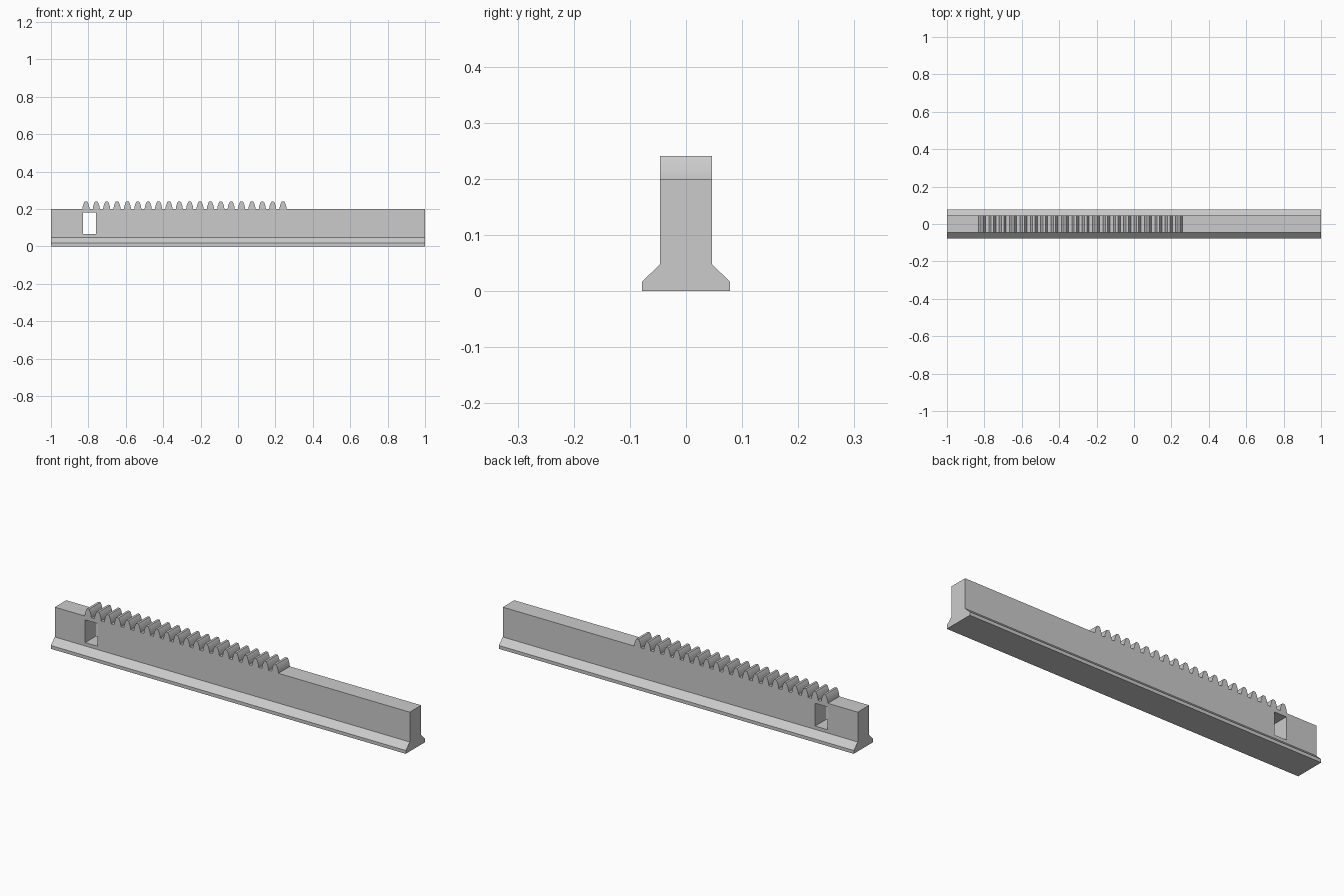
import bpy
import bmesh

cube = bpy.data.objects.get("Cube")
if cube:
    bpy.data.objects.remove(cube, do_unlink=True)

LENGTH = 2.0
WEB = 0.046          # half thickness of the upright web
RAIL_TOP = 0.2
TEETH = 20
FIRST, LAST = -0.813, 0.241

GREY = (0.6, 0.6, 0.6, 1.0)
grey = bpy.data.materials.new("plain grey")
grey.use_nodes = True
grey.diffuse_color = GREY
grey.node_tree.nodes["Principled BSDF"].inputs["Base Color"].default_value = GREY


def extrude(name, points, direction):
    """Closed prism: a flat outline pushed along a direction."""
    bm = bmesh.new()
    face = bm.faces.new([bm.verts.new(p) for p in points])
    grown = bmesh.ops.extrude_face_region(bm, geom=[face])["geom"]
    verts = [g for g in grown if isinstance(g, bmesh.types.BMVert)]
    bmesh.ops.translate(bm, verts=verts, vec=direction)
    bmesh.ops.recalc_face_normals(bm, faces=bm.faces)
    mesh = bpy.data.meshes.new(name)
    bm.to_mesh(mesh)
    bm.free()
    mesh.materials.append(grey)
    obj = bpy.data.objects.new(name, mesh)
    bpy.context.collection.objects.link(obj)
    return obj


def mirrored(half):
    """Full outline from its positive half, listed bottom to top."""
    return half + [(-a, z) for a, z in reversed(half)]


# Rail: flared foot with an upright web
section = mirrored([(0.078, 0), (0.078, 0.017), (WEB, 0.048), (WEB, RAIL_TOP)])
rail = extrude("rail", [(-LENGTH / 2, y, z) for y, z in section], (LENGTH, 0, 0))

# Rectangular slot through the web
x0, x1, z0, z1 = -0.829, -0.76, 0.065, 0.181
slot = extrude("slot_cutter",
               [(x0, -0.06, z0), (x1, -0.06, z0), (x1, -0.06, z1), (x0, -0.06, z1)],
               (0, 0.12, 0))
slot.hide_render = True
cut = rail.modifiers.new("slot", "BOOLEAN")
cut.operation = "DIFFERENCE"
cut.solver = "EXACT"
cut.object = slot
bpy.context.view_layer.update()
graph = bpy.context.evaluated_depsgraph_get()
cut_mesh = bpy.data.meshes.new_from_object(rail.evaluated_get(graph))
rail.modifiers.clear()
rail.data = cut_mesh
bpy.data.objects.remove(slot, do_unlink=True)

# Rack teeth: one rounded tooth repeated along the rail
flank = mirrored([(0.019, RAIL_TOP - 0.003), (0.019, RAIL_TOP), (0.0178, 0.21),
                  (0.0152, 0.22), (0.0118, 0.23), (0.009, 0.236), (0.006, 0.241)])
teeth = extrude("rack_teeth", [(FIRST + x, -WEB, z) for x, z in flank], (0, 2 * WEB, 0))
row = teeth.modifiers.new("row", "ARRAY")
row.count = TEETH
row.use_relative_offset = False
row.use_constant_offset = True
row.constant_offset_displace = ((LAST - FIRST) / (TEETH - 1), 0, 0)

# Soft tooth flanks with crisp edges
bpy.ops.object.select_all(action="DESELECT")
teeth.select_set(True)
bpy.context.view_layer.objects.active = teeth
bpy.ops.object.shade_smooth_by_angle(angle=0.5)
